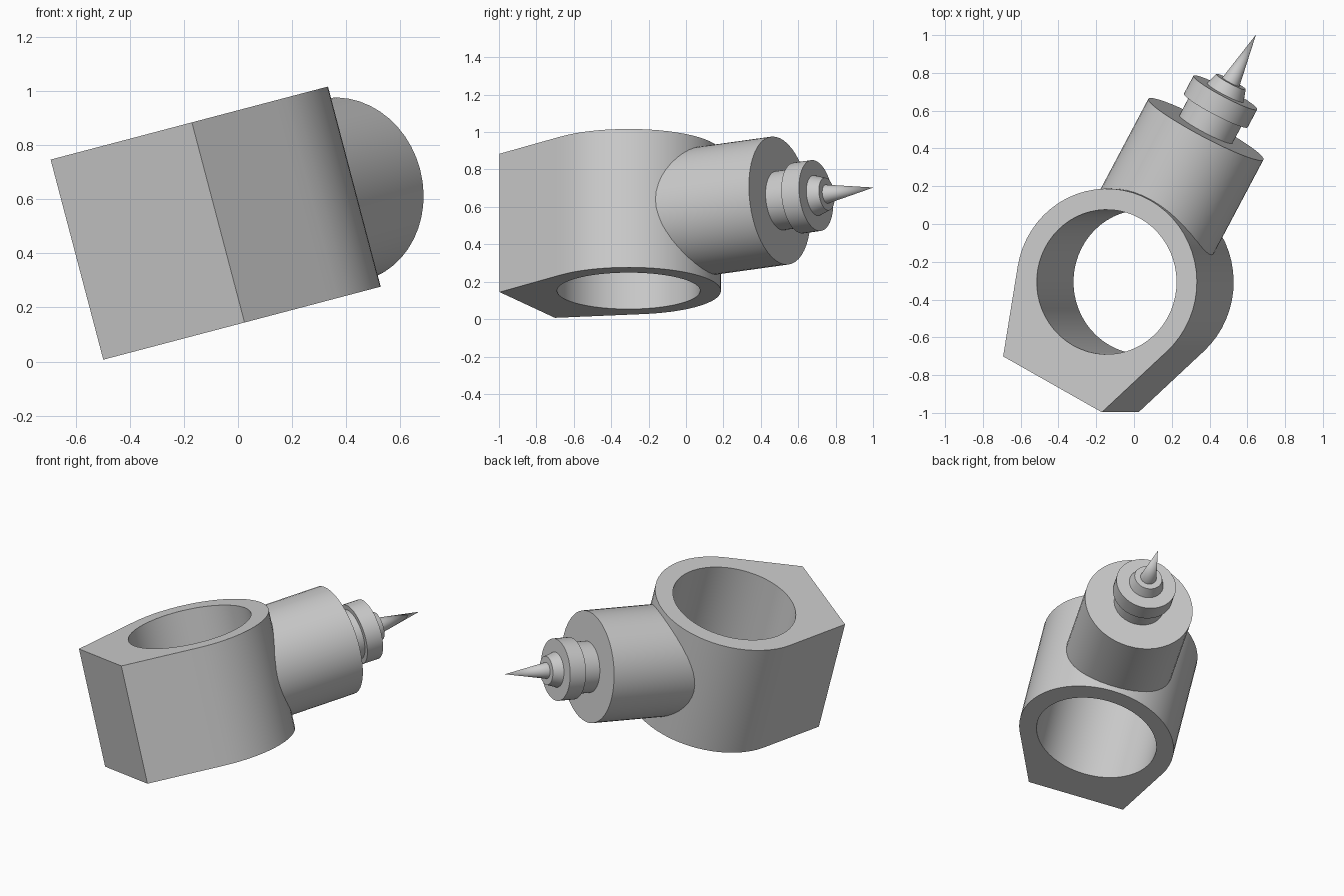
import bpy, bmesh
from math import sin, cos, pi, radians, sqrt
from mathutils import Matrix, Vector

if "Cube" in bpy.data.objects:
    bpy.data.objects.remove(bpy.data.objects["Cube"], do_unlink=True)

# Single grey finish
grey = bpy.data.materials.new("plain grey")
grey.use_nodes = True
grey.diffuse_color = (0.6, 0.6, 0.6, 1)
grey.node_tree.nodes["Principled BSDF"].inputs["Base Color"].default_value = (0.6, 0.6, 0.6, 1)

# Local frame: +Y runs along the barrel, Z along the ring's bore
PLACE = (Matrix.Translation((-0.0475, -0.307, 0.521))
         @ Matrix.Rotation(radians(-14.75), 4, 'Y')
         @ Matrix.Rotation(radians(-28.7), 4, 'Z'))
SEG = 48
OUTER, BORE, HALF_H = 0.494, 0.383, 0.3825
CORNER, TANGENT, FRONT = radians(26.5), radians(70.8), 0.6175


def finish(name, bm):
    bmesh.ops.recalc_face_normals(bm, faces=bm.faces)
    mesh = bpy.data.meshes.new(name)
    bm.to_mesh(mesh)
    bm.free()
    mesh.transform(PLACE)
    mesh.materials.append(grey)
    obj = bpy.data.objects.new(name, mesh)
    bpy.context.collection.objects.link(obj)
    bpy.ops.object.select_all(action='DESELECT')
    obj.select_set(True)
    bpy.context.view_layer.objects.active = obj
    bpy.ops.object.shade_smooth_by_angle(angle=radians(30))
    return obj


def bridge(bm, a, b):
    n = len(a)
    for i in range(n):
        j = (i + 1) % n
        bm.faces.new((a[i], a[j], b[j], b[i]))


def circle(bm, radius, y_at):
    pts = [(radius * sin(2 * pi * i / SEG), radius * cos(2 * pi * i / SEG)) for i in range(SEG)]
    return [bm.verts.new((x, y_at(x), z)) for x, z in pts]


def turned(name, r0, y0, r1, y1):
    """Solid turned part along the barrel axis; zero end radius makes a point."""
    bm = bmesh.new()
    start = circle(bm, r0, lambda x: y0)
    bm.faces.new(start)
    if r1:
        end = circle(bm, r1, lambda x: y1)
        bridge(bm, start, end)
        bm.faces.new(end)
    else:
        tip = bm.verts.new((0, y1, 0))
        for i in range(SEG):
            bm.faces.new((start[i], start[(i + 1) % SEG], tip))
    return finish(name, bm)


# Ring body: round back, tangent flat sides and a flat front
def outline(phi):
    a = abs(phi)
    if a <= CORNER + 1e-6:
        return FRONT / cos(a)
    if a < TANGENT:
        k = FRONT / cos(CORNER) * cos(TANGENT - CORNER)
        return k / cos(TANGENT - a)
    return OUTER


stops = [(-CORNER, CORNER, 8), (CORNER, TANGENT, 7),
         (TANGENT, 2 * pi - TANGENT, 36), (2 * pi - TANGENT, 2 * pi - CORNER, 7)]
angles = [a + (b - a) * i / n for a, b, n in stops for i in range(n)]

bm = bmesh.new()
loops = []
for z, inner in ((-HALF_H, False), (HALF_H, False), (HALF_H, True), (-HALF_H, True)):
    loop = []
    for t in angles:
        phi = t if t <= pi else t - 2 * pi
        r = BORE if inner else outline(phi)
        loop.append(bm.verts.new((r * sin(phi), -r * cos(phi), z)))
    loops.append(loop)
for i in range(4):
    bridge(bm, loops[i], loops[(i + 1) % 4])
finish("ring_body", bm)

# Barrel: its root follows the curve of the ring wall
bm = bmesh.new()
root = circle(bm, 0.345, lambda x: sqrt(0.44 ** 2 - x * x))
end = circle(bm, 0.345, lambda x: 0.922)
bridge(bm, root, end)
bm.faces.new(end)
finish("barrel", bm)

# Stepped nozzle and needle
turned("nozzle_neck", 0.159, 0.90, 0.159, 1.05)
turned("nozzle_collar", 0.191, 1.035, 0.191, 1.143)
turned("needle_seat", 0.113, 1.13, 0.088, 1.208)
turned("needle", 0.052, 1.20, 0, 1.493)
